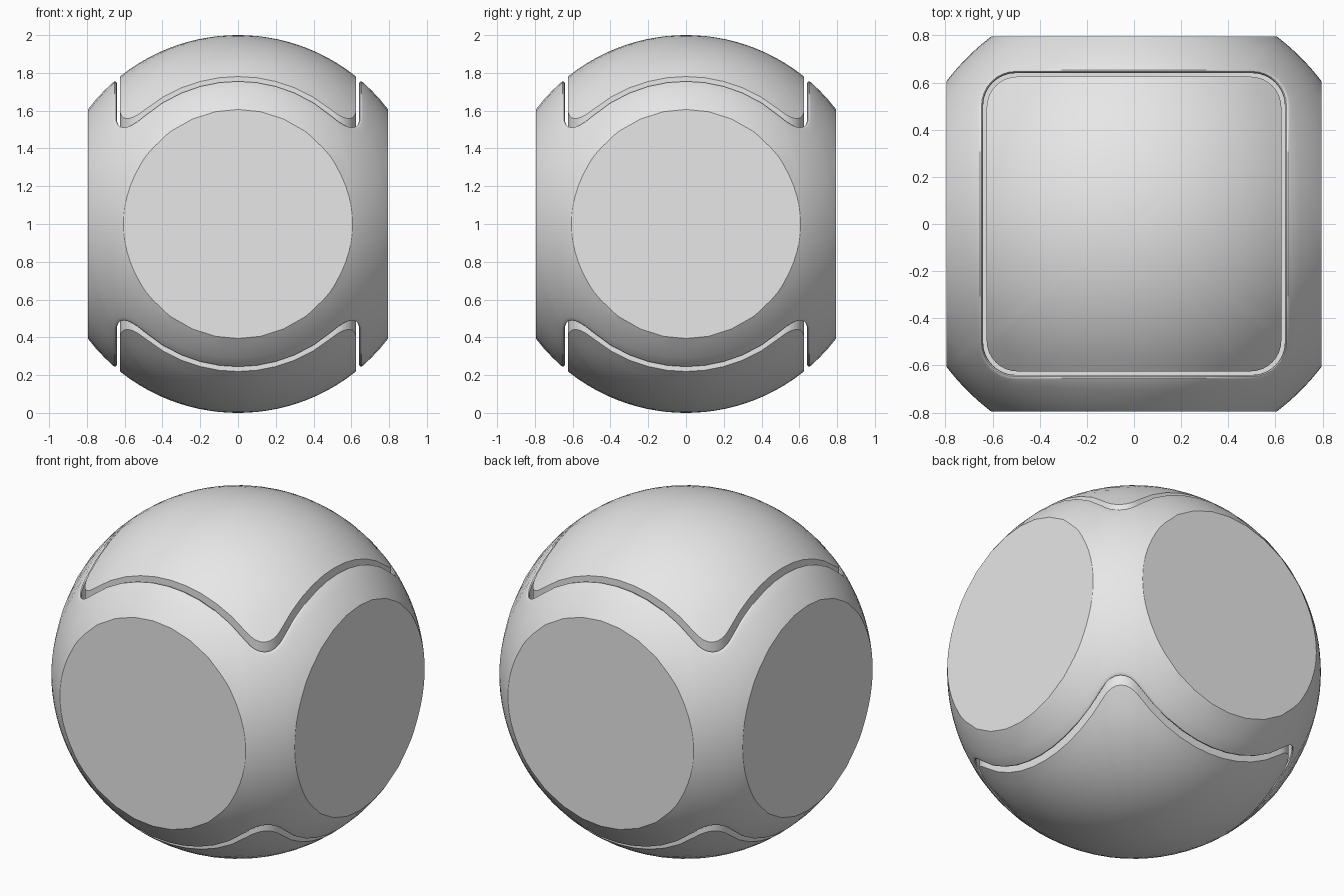
import bpy, bmesh, math
from mathutils import Vector

cube = bpy.data.objects.get("Cube")
if cube:
    bpy.data.objects.remove(cube, do_unlink=True)

CAP, GAP, LIP, SIDE, FLOOR = 0.625, 0.64, 0.66, 0.795, 0.42

grey = bpy.data.materials.new("plain grey")
grey.use_nodes = True
grey.diffuse_color = (0.8, 0.8, 0.8, 1)
grey.node_tree.nodes["Principled BSDF"].inputs["Base Color"].default_value = (0.8, 0.8, 0.8, 1)


def outline(half, radius, arc=8, straight=10):
    """Rounded square as a closed loop of x, y points."""
    c = half - radius
    quarter = []
    for i in range(arc + 1):
        a = math.pi / 2 * i / arc
        quarter.append((c + radius * math.cos(a), c + radius * math.sin(a)))
    for i in range(1, straight):
        quarter.append((c - 2 * c * i / straight, half))
    loop = []
    for k in range(4):
        loop += quarter
        quarter = [(-y, x) for x, y in quarter]
    return loop


def on_ball(half, radius, drop=0.0):
    """Rounded square laid on the unit ball, lowered by drop."""
    return [Vector((x, y, math.sqrt(1 - x * x - y * y) - drop)) for x, y in outline(half, radius)]


def flat(half, radius):
    return [Vector((x, y, FLOOR)) for x, y in outline(half, radius)]


def flipped(ring):
    return [Vector((p.x, p.y, -p.z)) for p in ring]


def loft(name, rings, cut_sides=False):
    bm = bmesh.new()
    rows = [[bm.verts.new(p) for p in ring] for ring in rings]
    n = len(rows[0])
    for a, b in zip(rows, rows[1:]):
        for i in range(n):
            j = (i + 1) % n
            bm.faces.new((a[i], b[i], b[j], a[j]))
    bmesh.ops.remove_doubles(bm, verts=bm.verts, dist=1e-5)
    # Four flat discs sliced off the ball
    if cut_sides:
        for d in ((1, 0, 0), (-1, 0, 0), (0, 1, 0), (0, -1, 0)):
            cut = bmesh.ops.bisect_plane(bm, geom=bm.verts[:] + bm.edges[:] + bm.faces[:],
                                         plane_co=Vector(d) * SIDE, plane_no=d, clear_outer=True)
            rim = [e for e in cut["geom_cut"] if isinstance(e, bmesh.types.BMEdge)]
            bmesh.ops.edgenet_fill(bm, edges=rim)
    bmesh.ops.recalc_face_normals(bm, faces=bm.faces)
    mesh = bpy.data.meshes.new(name)
    bm.to_mesh(mesh)
    bm.free()
    mesh.materials.append(grey)
    obj = bpy.data.objects.new(name, mesh)
    bpy.context.collection.objects.link(obj)
    obj.location.z = 1
    bpy.ops.object.select_all(action="DESELECT")
    obj.select_set(True)
    bpy.context.view_layer.objects.active = obj
    bpy.ops.object.shade_smooth_by_angle(angle=math.radians(30))
    return obj


# Domed caps with straight walls down into the groove
cap = [on_ball(CAP * t / 12, 0.13 * t / 12) for t in range(13)] + [flat(CAP, 0.13)]
loft("top_cap", cap)
loft("bottom_cap", [flipped(r) for r in cap])

# Body: groove floor, groove wall, rounded lip, then the ball down to its equator
upper = [flat(CAP, 0.13), flat(GAP, 0.138)]
for half, drop in ((GAP, 0.035), (0.642, 0.02), (0.647, 0.008), (0.653, 0.002)):
    upper.append(on_ball(half, half - 0.502, drop))
lip = on_ball(LIP, 0.155)
for t in range(13):
    ring = []
    for p in lip:
        equator = Vector((p.x, p.y, 0)).normalized()
        ring.append(p.lerp(equator, t / 12).normalized())
    upper.append(ring)
lower = [flipped(r) for r in reversed(upper[:-1])]
loft("body", upper + lower, cut_sides=True)
